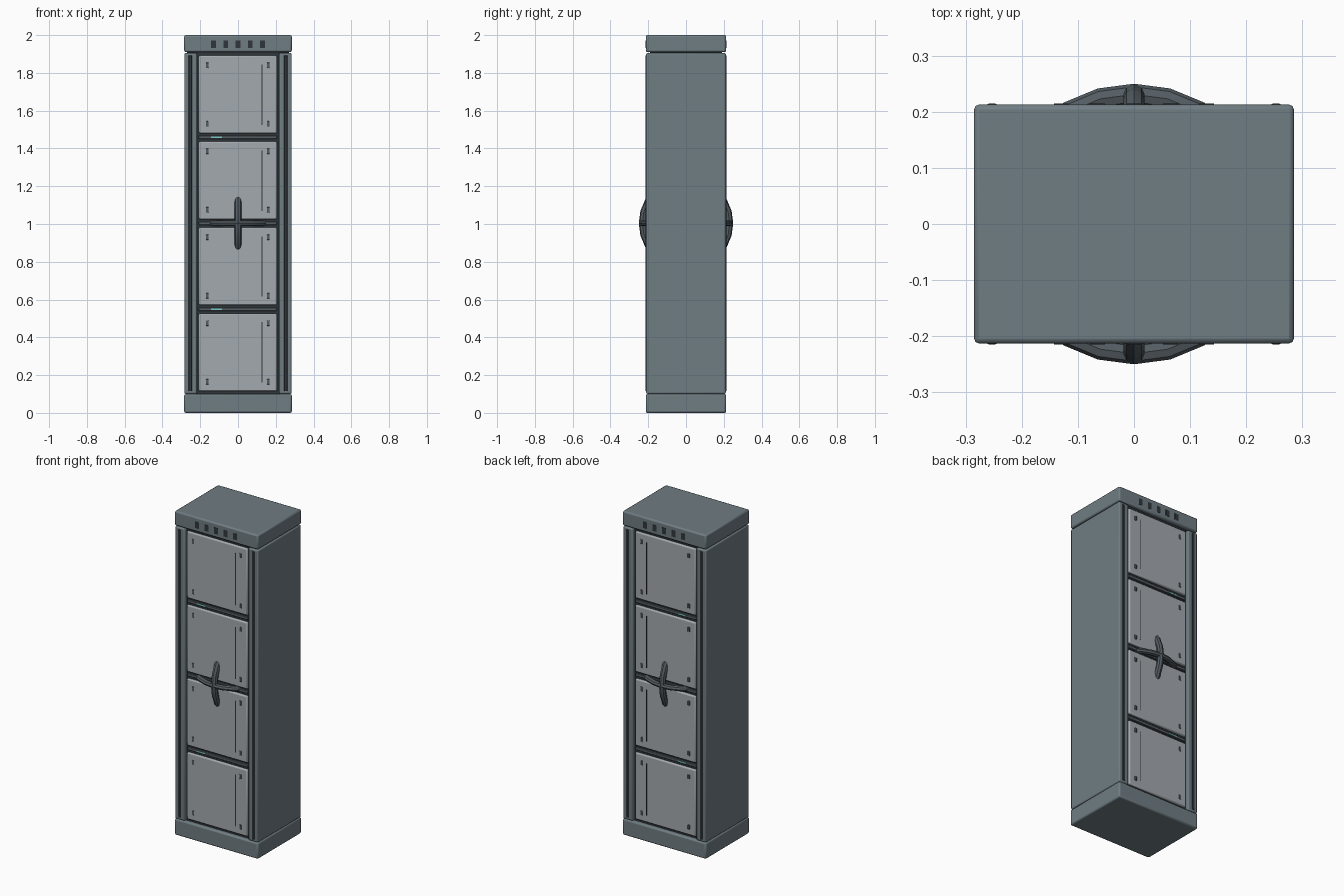
import bpy, math

if "Cube" in bpy.data.objects:
    bpy.data.objects.remove(bpy.data.objects["Cube"])


def material(name, rgb):
    m = bpy.data.materials.new(name)
    m.diffuse_color = (*rgb, 1)
    m.use_nodes = True
    m.node_tree.nodes["Principled BSDF"].inputs["Base Color"].default_value = m.diffuse_color
    return m


BODY = material("body_grey", (0.16, 0.205, 0.225))
PANEL = material("panel_grey", (0.37, 0.40, 0.43))
DARK = material("dark_grey", (0.03, 0.037, 0.043))
TRIM = material("trim_grey", (0.09, 0.11, 0.125))
LIGHT = material("status_cyan", (0.2, 0.6, 0.6))


def box(name, x, y, z, mat, bevel=0.0):
    """Box given by its (min, max) range on each axis."""
    bpy.ops.mesh.primitive_cube_add(
        size=1, location=[(a + b) / 2 for a, b in (x, y, z)])
    o = bpy.context.object
    o.name = name
    o.scale = [b - a for a, b in (x, y, z)]
    bpy.ops.object.transform_apply(location=False, rotation=False, scale=True)
    o.data.materials.append(mat)
    if bevel:
        m = o.modifiers.new("bevel", 'BEVEL')
        m.width, m.segments = bevel, 2
        bpy.ops.object.shade_smooth_by_angle(angle=math.radians(35))
    return o


def plate(name, side, x, z, depth, mat, bevel=0.0):
    """Part on the front (side -1) or back (side 1), depth = (inner, outer)."""
    return box(name, x, sorted(side * d for d in depth), z, mat, bevel)


# Cabinet: plinth, cap, inner core and side columns
box("plinth", (-0.285, 0.285), (-0.213, 0.213), (0, 0.1), BODY, 0.009)
box("top_cap", (-0.285, 0.285), (-0.213, 0.213), (1.91, 2), BODY, 0.009)
box("core", (-0.27, 0.27), (-0.19, 0.19), (0.09, 1.92), DARK)
for s in (-1, 1):
    box("side_column", sorted((s * 0.217, s * 0.284)), (-0.211, 0.211),
        (0.101, 1.905), BODY, 0.007)

# Front and back carry the same details, mirrored
for side in (-1, 1):
    for s in (-1, 1):
        plate("column_strip", side, sorted((s * 0.244, s * 0.262)),
              (0.115, 1.892), (0.20, 0.2145), DARK, 0.003)
    for i in range(5):
        x = (i - 2) * 0.065
        plate("vent_slot", side, (x - 0.013, x + 0.013), (1.933, 1.972),
              (0.20, 0.2145), DARK)

    # Four doors with a handle slit and corner latches
    for i in range(4):
        z = 0.115 + i * 0.455
        plate("door_panel", side, (-0.208, 0.206), (z, z + 0.412),
              (0.185, 0.205), PANEL, 0.007)
        plate("door_slit", side, (0.124, 0.130), (z + 0.045, z + 0.365),
              (0.20, 0.206), DARK)
        for x in (-0.163, 0.16):
            for dz in (0.05, 0.36):
                plate("door_latch", side, (x - 0.007, x + 0.007),
                      (z + dz - 0.014, z + dz + 0.014), (0.20, 0.2075), TRIM, 0.002)

    # Shelf rails and status lights in the gaps between doors
    for i in range(3):
        z = 0.549 + i * 0.455
        plate("shelf_rail", side, (-0.208, 0.206), (z - 0.009, z + 0.009),
              (0.185, 0.199), TRIM, 0.003)
        plate("status_light", side, (-0.142, -0.085), (z - 0.003, z + 0.004),
              (0.19, 0.2005), LIGHT)

# Crossed rings through the cabinet, showing as curved cross braces
for name, rot in (("level_ring", (0, 0, 0)),
                  ("upright_ring", (0, math.pi / 2, 0))):
    bpy.ops.mesh.primitive_torus_add(
        major_segments=24, minor_segments=8, major_radius=0.231,
        minor_radius=0.019, location=(0, 0, 1.004), rotation=rot)
    o = bpy.context.object
    o.name = name
    o.data.materials.append(TRIM)
    if name == "level_ring":
        o.scale.z = 0.8
    bpy.ops.object.shade_smooth_by_angle(angle=math.radians(30))
